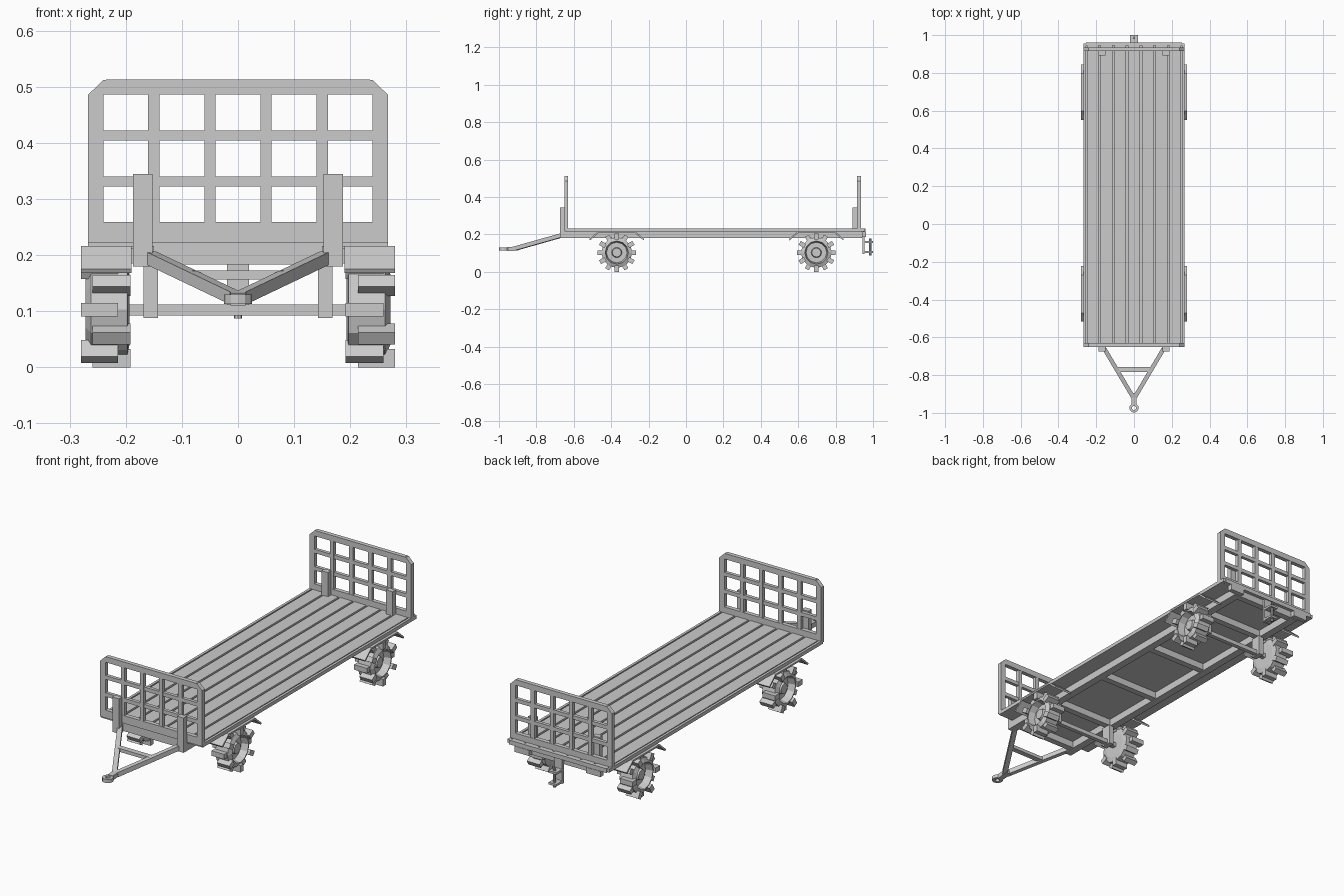
import bpy, bmesh
from math import sin, cos, pi
from mathutils import Vector, Matrix

if "Cube" in bpy.data.objects:
    bpy.data.objects.remove(bpy.data.objects["Cube"])

GREY = bpy.data.materials.new("plain_grey")
GREY.use_nodes = True
GREY.diffuse_color = (0.6, 0.6, 0.6, 1)
GREY.node_tree.nodes["Principled BSDF"].inputs["Base Color"].default_value = (0.6, 0.6, 0.6, 1)


def finish(name, bm):
    bmesh.ops.recalc_face_normals(bm, faces=bm.faces)
    mesh = bpy.data.meshes.new(name)
    bm.to_mesh(mesh)
    bm.free()
    mesh.materials.append(GREY)
    ob = bpy.data.objects.new(name, mesh)
    bpy.context.collection.objects.link(ob)
    return ob


def add_box(bm, x, y, z, matrix=Matrix()):
    """Box from (min, max) pairs."""
    centre = Vector([(a + b) / 2 for a, b in (x, y, z)])
    size = [b - a for a, b in (x, y, z)]
    bmesh.ops.create_cube(bm, size=1, matrix=matrix @ Matrix.Translation(centre) @ Matrix.Diagonal((*size, 1)))


def box(name, x, y, z):
    bm = bmesh.new()
    add_box(bm, x, y, z)
    return finish(name, bm)


def add_beam(bm, a, b, width, height):
    """Rectangular bar between two points, kept upright."""
    a, b = Vector(a), Vector(b)
    along = (b - a).normalized()
    side = along.cross(Vector((0, 0, 1))).normalized()
    up = side.cross(along)
    m = Matrix((side, along, up)).transposed().to_4x4()
    m.translation = a
    add_box(bm, (-width / 2, width / 2), (0, (b - a).length), (-height / 2, height / 2), m)


def add_prism(bm, points, axis, lo, hi):
    """Extrude a 2D outline along x or y."""
    def place(p, t):
        return (t, p[0], p[1]) if axis == "x" else (p[0], t, p[1])
    rings = [[bm.verts.new(place(p, t)) for p in points] for t in (lo, hi)]
    for ring in rings:
        bm.faces.new(ring)
    for i in range(len(points)):
        j = (i + 1) % len(points)
        bm.faces.new((rings[0][i], rings[0][j], rings[1][j], rings[1][i]))


# Deck: base sheet, edge rails and planks
FRONT, BACK = -0.645, 0.955
box("deck_base", (-0.255, 0.255), (FRONT, BACK), (0.215, 0.222))
bm = bmesh.new()
PITCH = 0.51 / 7
for i in range(7):
    x = -0.255 + i * PITCH
    add_box(bm, (x + 0.005, x + PITCH - 0.005), (FRONT, BACK), (0.221, 0.231))
finish("deck_planks", bm)
bm = bmesh.new()
for s in (-1, 1):
    add_box(bm, sorted((s * 0.255, s * 0.267)), (FRONT, BACK), (0.215, 0.232))
add_box(bm, (-0.255, 0.255), (BACK - 0.01, BACK + 0.005), (0.212, 0.232))
finish("deck_edge_rails", bm)

# Chassis rails and cross members
bm = bmesh.new()
for s in (-1, 1):
    add_box(bm, sorted((s * 0.15, s * 0.187)), (-0.65, 0.94), (0.18, 0.216))
for y in (-0.63, -0.365, -0.04, 0.3, 0.7, 0.925):
    add_box(bm, (-0.15, 0.15), (y - 0.015, y + 0.015), (0.183, 0.216))
finish("chassis", bm)


# Lattice end gates with chamfered top corners
def gate(name, y, inward):
    bm = bmesh.new()
    lo, hi = y - 0.01, y + 0.01
    for s in (-1, 1):
        add_box(bm, sorted((s * 0.24, s * 0.267)), (lo, hi), (0.222, 0.486))
        add_prism(bm, [(s * 0.267, 0.486), (s * 0.24, 0.512), (s * 0.235, 0.512), (s * 0.235, 0.486)], "y", lo, hi)
    add_box(bm, (-0.235, 0.235), (lo, hi), (0.486, 0.513))
    add_box(bm, (-0.24, 0.24), (lo, hi), (0.222, 0.259))
    for z in (0.331, 0.413):
        add_box(bm, (-0.24, 0.24), (lo + 0.002, hi - 0.002), (z - 0.009, z + 0.009))
    for x in (-0.15, -0.05, 0.05, 0.15):
        add_box(bm, (x - 0.01, x + 0.01), (lo + 0.001, hi - 0.001), (0.259, 0.486))
    finish(name, bm)
    bm = bmesh.new()
    for s in (-1, 1):
        add_box(bm, sorted((s * 0.152, s * 0.187)), (y - 0.034, y - 0.01), (0.18, 0.345))
    finish(name + "_posts", bm)


gate("front_gate", -0.64, 1)
gate("rear_gate", 0.925, -1)


# Wheels: lathed tyre and rim, with staggered tread lugs
def wheel(name, side, y, z=0.103):
    bm = bmesh.new()
    profile = [(0.193, 0), (0.193, 0.06), (0.197, 0.083), (0.262, 0.083), (0.272, 0.062),
               (0.238, 0.055), (0.238, 0.028), (0.256, 0.024), (0.256, 0)]
    n = 12
    verts = [[bm.verts.new((side * x, y + r * cos(2 * pi * k / n), z + r * sin(2 * pi * k / n)))
              for x, r in profile] for k in range(n)]
    for k in range(n):
        a, b = verts[k], verts[(k + 1) % n]
        for i in range(len(profile) - 1):
            bm.faces.new((a[i], b[i], b[i + 1], a[i + 1]))
    bmesh.ops.remove_doubles(bm, verts=bm.verts, dist=0.0001)
    for k in range(n):
        m = Matrix.Translation((0, y, z)) @ Matrix.Rotation(k * pi / 6, 4, "X")
        outer = (k % 2 == 0) == (side > 0)
        span = (0.214, 0.28) if outer else (0.192, 0.259)
        add_box(bm, sorted(side * v for v in span), (-0.012, 0.012), (-0.103, -0.07), m)
    finish(name, bm)


for label, y in (("front", -0.37), ("rear", 0.697)):
    bm = bmesh.new()
    add_box(bm, (-0.2, 0.2), (y - 0.01, y + 0.01), (0.092, 0.112))
    for s in (-1, 1):
        add_box(bm, sorted((s * 0.143, s * 0.168)), (y - 0.025, y + 0.025), (0.088, 0.185))
    finish(label + "_axle", bm)
    for side, hand in ((1, "left"), (-1, "right")):
        wheel(f"{label}_{hand}_wheel", side, y)
        # Bent mudguard plate
        top = [(-0.147, 0.175), (-0.1, 0.216), (0.1, 0.216), (0.147, 0.175)]
        under = [(0.143, 0.168), (0.097, 0.208), (-0.097, 0.208), (-0.143, 0.168)]
        bm = bmesh.new()
        add_prism(bm, [(y + p, q) for p, q in top + under], "x", *sorted((side * 0.19, side * 0.28)))
        finish(f"{label}_{hand}_mudguard", bm)

# Drawbar: V arms, cross brace, tongue and towing eye
bm = bmesh.new()
for s in (-1, 1):
    add_beam(bm, (s * 0.157, -0.66, 0.196), (s * 0.006, -0.915, 0.124), 0.022, 0.022)
add_beam(bm, (-0.095, -0.77, 0.165), (0.095, -0.77, 0.165), 0.026, 0.016)
add_beam(bm, (0, -0.895, 0.125), (0, -0.955, 0.121), 0.026, 0.022)
finish("drawbar", bm)
bm = bmesh.new()
rings = []
for r, z in ((0.025, 0.113), (0.025, 0.13), (0.011, 0.13), (0.011, 0.113)):
    rings.append([bm.verts.new((r * cos(k * pi / 6), -0.974 + r * sin(k * pi / 6), z)) for k in range(12)])
for i in range(4):
    for k in range(12):
        a, b, j = rings[i], rings[(i + 1) % 4], (k + 1) % 12
        bm.faces.new((a[k], a[j], b[j], b[k]))
finish("towing_eye", bm)

# Rear hitch: hanging plate, two jaws and a pin
bm = bmesh.new()
add_box(bm, (-0.02, 0.02), (0.943, 0.955), (0.095, 0.215))
for z in (0.1, 0.155):
    add_box(bm, (-0.02, 0.02), (0.95, 1.0), (z, z + 0.01))
bmesh.ops.create_cone(bm, cap_ends=True, segments=8, radius1=0.007, radius2=0.007, depth=0.09,
                      matrix=Matrix.Translation((0, 0.985, 0.132)))
finish("rear_hitch", bm)

# Rear lamp blocks under the deck end
for s, hand in ((1, "left"), (-1, "right")):
    box(f"rear_{hand}_lamp", sorted((s * 0.15, s * 0.225)), (0.94, 0.962), (0.185, 0.212))
